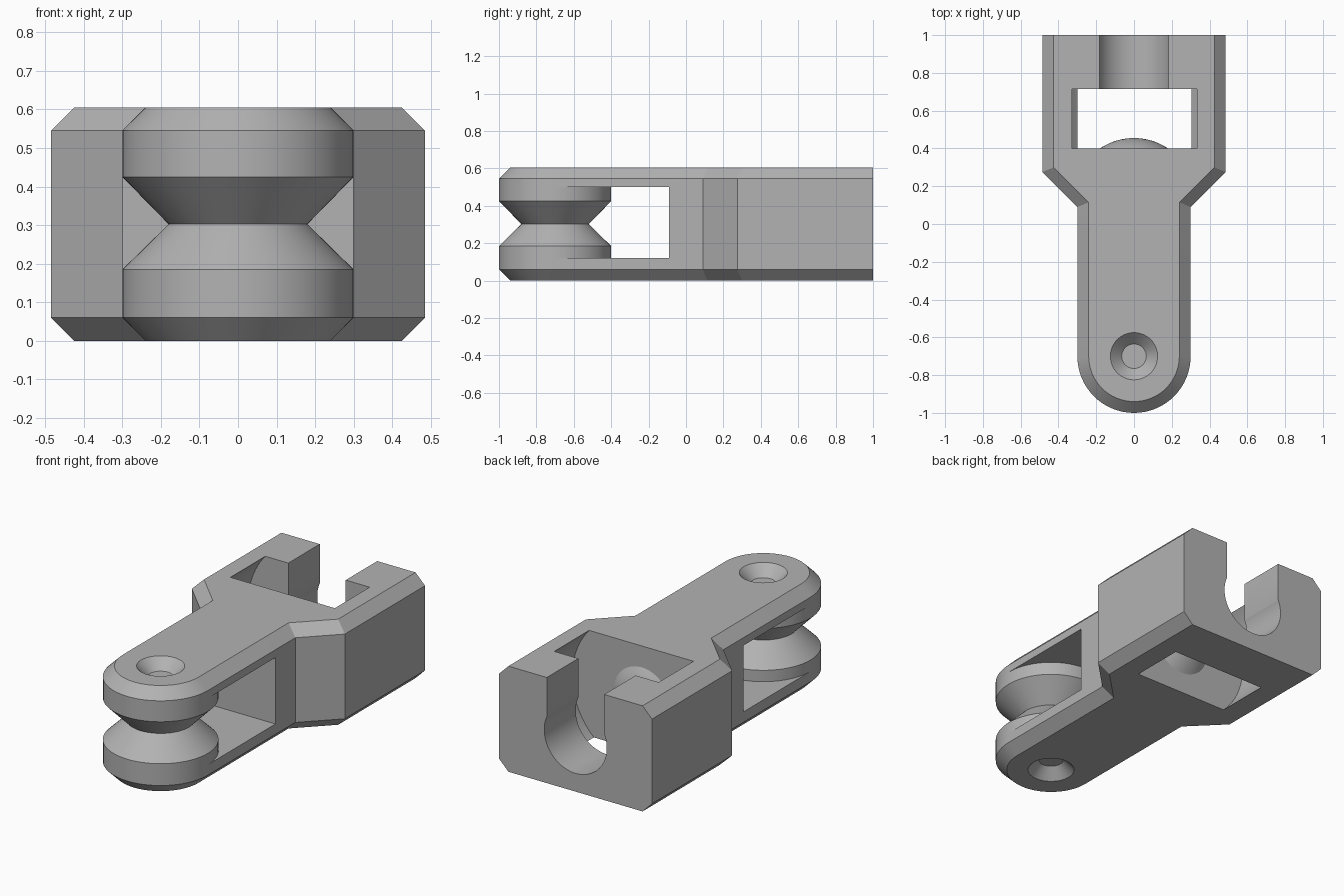
import bpy, bmesh, math
from mathutils import Matrix

if "Cube" in bpy.data.objects:
    bpy.data.objects.remove(bpy.data.objects["Cube"], do_unlink=True)

HEIGHT = 0.605
MID = HEIGHT / 2
BEVEL = 0.06
PIN_Y = -0.7

grey = bpy.data.materials.new("plain grey")
grey.use_nodes = True
grey.diffuse_color = (0.45, 0.45, 0.45, 1)
grey.node_tree.nodes["Principled BSDF"].inputs["Base Color"].default_value = grey.diffuse_color


def finish(name, bm):
    bmesh.ops.recalc_face_normals(bm, faces=bm.faces)
    mesh = bpy.data.meshes.new(name)
    bm.to_mesh(mesh)
    bm.free()
    mesh.materials.append(grey)
    obj = bpy.data.objects.new(name, mesh)
    bpy.context.collection.objects.link(obj)
    return obj


def loft(name, rings):
    """Closed solid through equal-sized rings of points."""
    bm = bmesh.new()
    loops = [[bm.verts.new(p) for p in ring] for ring in rings]
    n = len(loops[0])
    for a, b in zip(loops, loops[1:]):
        for i in range(n):
            j = (i + 1) % n
            bm.faces.new((a[i], a[j], b[j], b[i]))
    bm.faces.new(loops[0])
    bm.faces.new(loops[-1])
    return finish(name, bm)


def turned(name, profile, y=PIN_Y, steps=64):
    """Solid of revolution about a vertical axis; profile is (radius, z)."""
    turns = [2 * math.pi * i / steps for i in range(steps)]
    return loft(name, [[(r * math.cos(t), y + r * math.sin(t), z) for t in turns]
                       for r, z in profile])


def box(name, x, y, z):
    bm = bmesh.new()
    bmesh.ops.create_cube(bm, size=1)
    for v in bm.verts:
        v.co = [lo + (c + 0.5) * (hi - lo) for c, (lo, hi) in zip(v.co, (x, y, z))]
    return finish(name, bm)


def disc(name, radius, x, z, y0, y1):
    """Cylinder lying along y."""
    turns = [2 * math.pi * i / 96 for i in range(96)]
    return loft(name, [[(x + radius * math.cos(t), y, z + radius * math.sin(t))
                        for t in turns] for y in (y0, y1)])


def cut(target, cutter):
    mod = target.modifiers.new("cut", 'BOOLEAN')
    mod.operation = 'DIFFERENCE'
    mod.solver = 'EXACT'
    mod.object = cutter
    bpy.context.view_layer.objects.active = target
    bpy.ops.object.modifier_apply(modifier=mod.name)
    bpy.data.objects.remove(cutter, do_unlink=True)


def outline(inset, z):
    """Plan of the link: wide square back, narrow arm with a round nose."""
    k = inset * math.tan(math.pi / 8)
    wide, arm = 0.485 - inset, 0.3 - inset
    right = [(wide, 1.0), (wide, 0.275 + k), (arm, 0.09 + k)]
    nose = [(arm * math.cos(t), PIN_Y - arm * math.sin(t))
            for t in (math.pi * i / 32 for i in range(33))]
    left = [(-x, y) for x, y in reversed(right)]
    return [(x, y, z) for x, y in right + nose + left]


# Body with chamfered top and bottom edges
body = loft("link_body", [outline(BEVEL, 0), outline(0, BEVEL),
                          outline(0, HEIGHT - BEVEL), outline(BEVEL, HEIGHT)])

# Gap between the two arm plates
cut(body, box("arm_gap", (-1, 1), (-1.2, -0.09), (0.12, 0.5)))

# Round wheel pocket, open at top and bottom
cut(body, disc("wheel_pocket", 0.438, 0.003, 0.318, 0.4, 0.715))

# Keyhole slot through the back wall
cut(body, disc("slot_round", 0.198, 0, MID, 0.6, 1.1))
cut(body, box("slot_mouth", (-0.182, 0.182), (0.6, 1.1), (MID, 1)))

# Countersunk dimples above and below the nose
for side in (-1, 1):
    face = MID + side * MID
    cut(body, turned("dimple", [(0.065, face - side * 0.06), (0.125, face),
                                (0.125, face + side * 0.1)]))

# Grooved spool between the arm plates
spool = turned("grooved_spool", [(0.3, 0.12), (0.3, 0.185), (0.18, MID),
                                 (0.3, 0.425), (0.3, 0.5)])

# Shallow dome on the front wall of the pocket
rise, reach = 0.055, 0.18
ball = (reach ** 2 + rise ** 2) / (2 * rise)
spread = math.asin(reach / ball)
dome_profile = [(ball * math.sin(a), ball * math.cos(a) - ball + rise)
                for a in (spread * (1 - i / 8.2) for i in range(9))]
dome = turned("pocket_dome", dome_profile, y=0, steps=48)
dome.data.transform(Matrix.Translation((0, 0.4, MID)) @ Matrix.Rotation(-math.pi / 2, 4, 'X'))

# Smooth curved faces, keep edges crisp
bpy.ops.object.select_all(action='DESELECT')
for part in (body, spool, dome):
    part.select_set(True)
bpy.context.view_layer.objects.active = body
bpy.ops.object.shade_smooth_by_angle(angle=math.radians(25))
